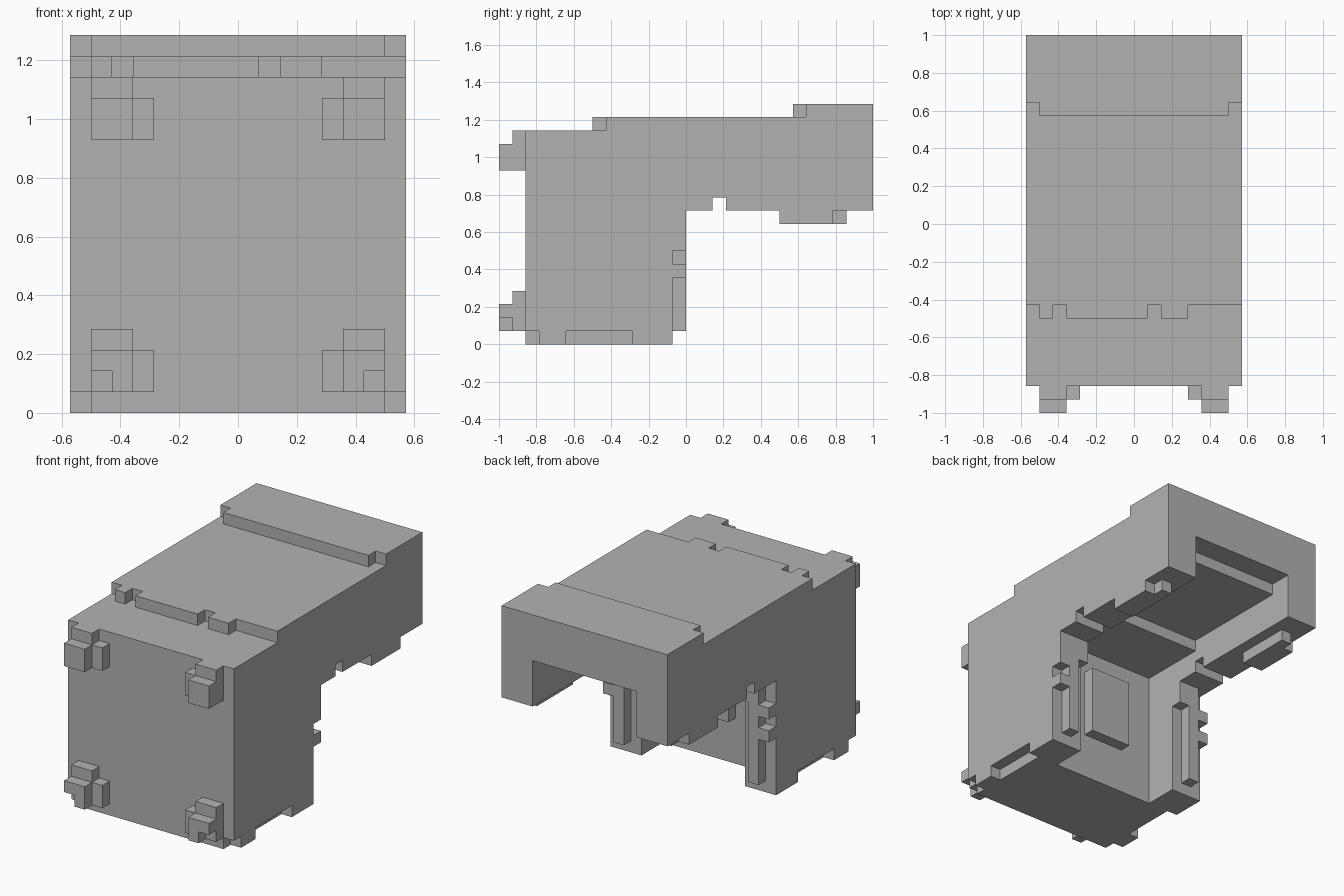
import bpy, bmesh
from mathutils import Vector

U = 1 / 14  # one block of the grid

if "Cube" in bpy.data.objects:
    bpy.data.objects.remove(bpy.data.objects["Cube"], do_unlink=True)

grey = bpy.data.materials.new("plain grey")
grey.use_nodes = True
COLOUR = (0.45, 0.45, 0.45, 1)
grey.diffuse_color = COLOUR
grey.node_tree.nodes["Principled BSDF"].inputs["Base Color"].default_value = COLOUR


def finish(name, bm):
    bmesh.ops.recalc_face_normals(bm, faces=bm.faces)
    bmesh.ops.scale(bm, vec=(U, U, U), verts=bm.verts)
    mesh = bpy.data.meshes.new(name)
    bm.to_mesh(mesh)
    bm.free()
    mesh.materials.append(grey)
    obj = bpy.data.objects.new(name, mesh)
    bpy.context.collection.objects.link(obj)
    return obj


def prism(name, axis, lo, hi, points):
    """Extrude an outline along x (points are y, z) or z (points are x, y)."""
    bm = bmesh.new()
    place = (lambda p: (lo, *p)) if axis == "x" else (lambda p: (*p, lo))
    face = bm.faces.new([bm.verts.new(place(p)) for p in points])
    move = Vector((hi - lo, 0, 0) if axis == "x" else (0, 0, hi - lo))
    out = bmesh.ops.extrude_face_region(bm, geom=[face])
    verts = [g for g in out["geom"] if isinstance(g, bmesh.types.BMVert)]
    bmesh.ops.translate(bm, vec=move, verts=verts)
    return finish(name, bm)


def boxes(name, spans, side=1):
    """Join blocks given as (x0, x1, y0, y1, z0, z1); side -1 mirrors in x."""
    bm = bmesh.new()
    for x0, x1, y0, y1, z0, z1 in spans:
        verts = bmesh.ops.create_cube(bm, size=1)["verts"]
        bmesh.ops.scale(bm, vec=(x1 - x0, y1 - y0, z1 - z0), verts=verts)
        centre = (side * (x0 + x1) / 2, (y0 + y1) / 2, (z0 + z1) / 2)
        bmesh.ops.translate(bm, vec=centre, verts=verts)
    return finish(name, bm)


# Central block with a stepped ceiling running to the back
prism("core_and_roof", "x", -5, 5, [
    (-12, 0), (-4, 0), (-4, 12), (2, 12), (2, 13), (12, 13), (12, 14),
    (14, 14), (14, 16), (-12, 16)])
boxes("back_panel", [(-2, 2, -4, -3, 4, 10)])

# Raised roof plates with notched front edges
prism("roof_plate", "z", 16, 17, [
    (-8, -6), (-7, -6), (-7, -7), (-6, -7), (-6, -6), (-5, -6), (-5, -7),
    (1, -7), (1, -6), (2, -6), (2, -7), (4, -7), (4, -6), (8, -6),
    (8, 14), (-8, 14)])
prism("rear_roof_plate", "z", 17, 18, [
    (-8, 9), (-7, 9), (-7, 8), (7, 8), (7, 9), (8, 9), (8, 14), (-8, 14)])

WALL = [(-12, 1), (-1, 1), (-1, 10), (2, 10), (2, 11), (3, 11), (3, 10),
        (14, 10), (14, 16), (-12, 16)]

for label, s in (("left", 1), ("right", -1)):
    # Side wall, with its notched underside
    prism(label + "_wall", "x", 5 * s, 8 * s, WALL)
    boxes(label + "_sole", [
        (5, 7, -12, -1, 0, 1), (7, 8, -11, -9, 0, 1), (7, 8, -4, -1, 0, 1)], s)
    boxes(label + "_arm_lug", [(6, 8, 7, 11, 9, 10), (6, 7, 11, 12, 9, 10)], s)

    # Ribbed column on the back of the leg
    boxes(label + "_leg_column", [
        (6, 7, -1, 0, 1, 8), (5, 7, -1, 0, 8, 10), (7, 8, -1, 0, 5, 6),
        (7, 8, -1, 0, 7, 10 if s > 0 else 8)], s)

    # Corner lugs on the front
    boxes(label + "_upper_lug", [
        (5, 7, -13, -12, 13, 16), (4, 5, -13, -12, 13, 15),
        (5, 7, -14, -13, 13, 15)], s)
    boxes(label + "_lower_lug", [
        (5, 7, -13, -12, 1, 4), (4, 5, -13, -12, 1, 3),
        (5, 7, -14, -13, 2, 3), (5, 6, -14, -13, 1, 2)], s)
